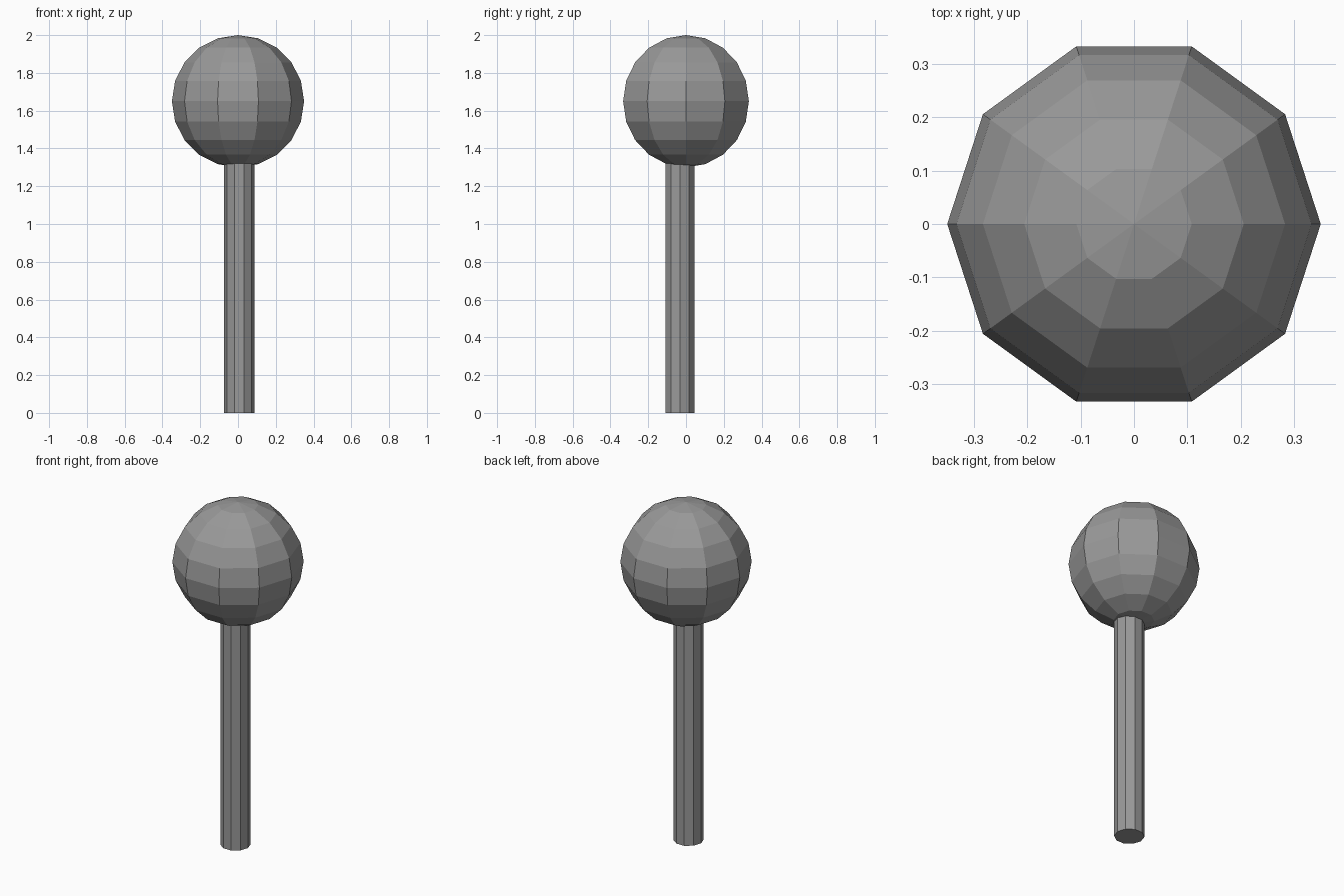
import bpy
from math import pi

if "Cube" in bpy.data.objects:
    bpy.data.objects.remove(bpy.data.objects["Cube"])

SIDES = 10

dark_grey = bpy.data.materials.new("dark_grey")
dark_grey.diffuse_color = (0.32, 0.32, 0.32, 1)
dark_grey.use_nodes = True
dark_grey.node_tree.nodes["Principled BSDF"].inputs["Base Color"].default_value = dark_grey.diffuse_color


def finish(name):
    part = bpy.context.object
    part.name = name
    part.data.materials.append(dark_grey)


# Round ball head, flat faceted, turned to put a corner on the x axis
bpy.ops.mesh.primitive_uv_sphere_add(segments=SIDES, ring_count=10, radius=0.35,
                                     location=(0, 0, 1.65), rotation=(0, 0, pi / 2))
finish("ball_head")

# Ten-sided stick, slightly off centre, ending just inside the ball
bottom, top = 0.0, 1.33
bpy.ops.mesh.primitive_cylinder_add(vertices=SIDES, radius=0.081, depth=top - bottom,
                                    location=(0.006, -0.032, (top + bottom) / 2),
                                    rotation=(0, 0, pi / 2))
finish("stick")
